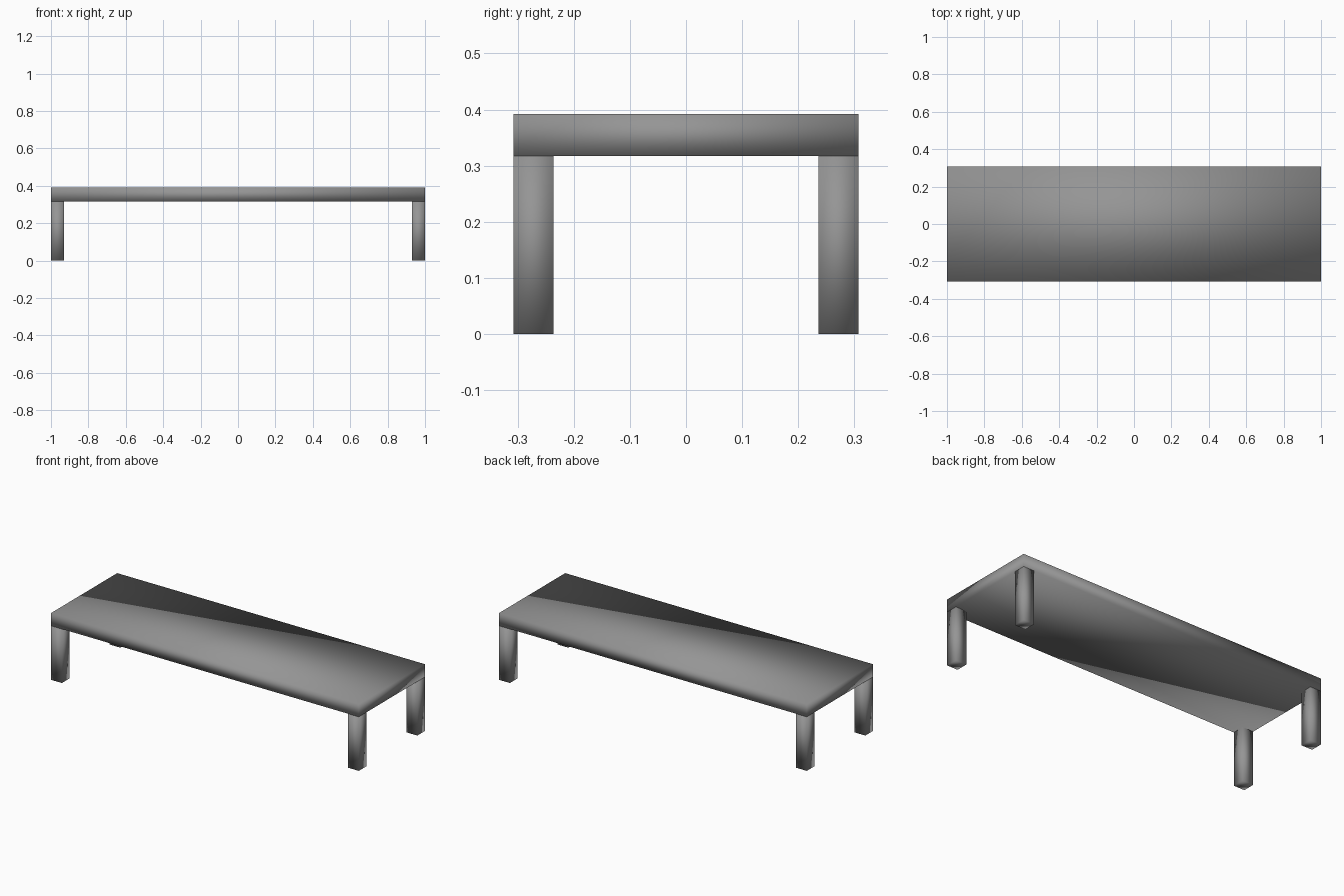
import bpy

if "Cube" in bpy.data.objects:
    bpy.data.objects.remove(bpy.data.objects["Cube"])

HALF_X, HALF_Y = 1.0, 0.307   # footprint half sizes
HEIGHT, LEG_H = 0.392, 0.317  # overall height, leg height
LEG = 0.071                   # square leg width

# Dark grey finish
finish = bpy.data.materials.new("dark_grey")
finish.diffuse_color = (0.3, 0.3, 0.3, 1)
finish.use_nodes = True
finish.node_tree.nodes["Principled BSDF"].inputs["Base Color"].default_value = finish.diffuse_color


def box(name, centre, size):
    bpy.ops.mesh.primitive_cube_add(size=1, location=centre)
    obj = bpy.context.object
    obj.name = name
    obj.scale = size
    bpy.ops.object.transform_apply(location=False, rotation=False, scale=True)
    bpy.ops.object.shade_smooth()  # soft shading across the faces
    obj.data.materials.append(finish)
    return obj


# Table top slab
box("table_top", (0, 0, (HEIGHT + LEG_H) / 2),
    (2 * HALF_X, 2 * HALF_Y, HEIGHT - LEG_H))

# Four square legs, flush with the corners
for side, sx in (("left", -1), ("right", 1)):
    for end, sy in (("front", -1), ("back", 1)):
        box(f"{end}_{side}_leg",
            (sx * (HALF_X - LEG / 2), sy * (HALF_Y - LEG / 2), LEG_H / 2),
            (LEG, LEG, LEG_H))
